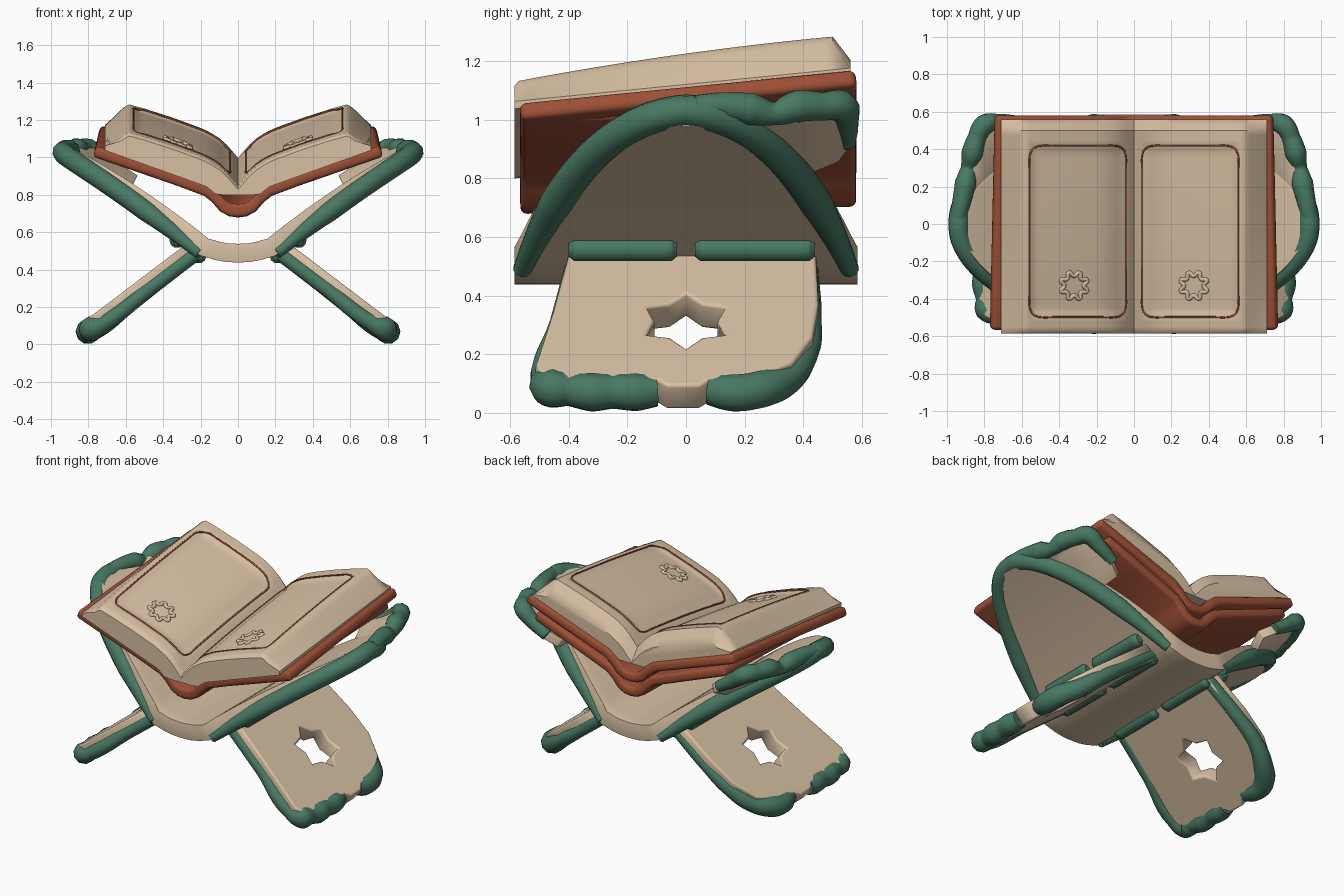
import bpy, math
from mathutils import Vector, Matrix

cube = bpy.data.objects.get("Cube")
if cube:
    bpy.data.objects.remove(cube, do_unlink=True)


def material(name, rgb):
    m = bpy.data.materials.new(name)
    m.use_nodes = True
    m.diffuse_color = (*rgb, 1)
    m.node_tree.nodes["Principled BSDF"].inputs["Base Color"].default_value = (*rgb, 1)
    return m


TAN = material("warm tan", (0.69, 0.53, 0.37))
GREEN = material("deep green", (0.065, 0.19, 0.125))
RUST = material("rust red", (0.34, 0.08, 0.038))


def link(name, data, mat, mirror=True):
    ob = bpy.data.objects.new(name, data)
    data.materials.append(mat)
    bpy.context.collection.objects.link(ob)
    if mirror:
        mod = ob.modifiers.new("Mirror", "MIRROR")
        mod.merge_threshold = 0.002
    return ob


def loft(name, rows, mat, closed=False, thick=0, bevel=0.02):
    """Skin rows of points; closed rows make a capped solid, open rows a thick sheet."""
    n = len(rows[0])
    verts = [p for r in rows for p in r]
    faces = []
    for i in range(len(rows) - 1):
        for j in range(n if closed else n - 1):
            k = (j + 1) % n
            faces.append((i * n + j, i * n + k, (i + 1) * n + k, (i + 1) * n + j))
    if closed:
        faces.append(tuple(range(n))[::-1])
        faces.append(tuple(range((len(rows) - 1) * n, len(rows) * n)))
    me = bpy.data.meshes.new(name)
    me.from_pydata(verts, [], faces)
    me.validate()
    me.polygons.foreach_set("use_smooth", [True] * len(me.polygons))
    me.set_sharp_from_angle(angle=math.radians(40))
    ob = link(name, me, mat)
    if thick:
        s = ob.modifiers.new("Thickness", "SOLIDIFY")
        s.thickness, s.offset = thick, 0
        b = ob.modifiers.new("Round", "BEVEL")
        b.width, b.segments, b.angle_limit = bevel, 3, math.radians(50)
    return ob


def tube(name, pts, radius, mat, cyclic=False, radii=None):
    cu = bpy.data.curves.new(name, "CURVE")
    cu.dimensions = "3D"
    cu.bevel_depth, cu.bevel_resolution, cu.resolution_u = radius, 3, 6
    cu.use_fill_caps = True
    sp = cu.splines.new("BEZIER")
    sp.bezier_points.add(len(pts) - 1)
    for i, (bp, p) in enumerate(zip(sp.bezier_points, pts)):
        bp.co = p
        bp.handle_left_type = bp.handle_right_type = "AUTO"
        bp.radius = radii[i] if radii else 1
    sp.use_cyclic_u = cyclic
    return link(name, cu, mat)


def interp(table, x):
    for (a, u), (b, v) in zip(table, table[1:]):
        if x <= b:
            return u + (v - u) * (x - a) / (b - a)
    return table[-1][1]


# --- upper arched panels and the saddle joining them ---
def panel(t, y, n=0):
    x, z = 0.18 + 0.76 * t, 0.52 + 0.61 * t - 0.108 * t * t
    d = Vector((0.76, 0, 0.61 - 0.216 * t)).normalized()
    return Vector((x - d.z * n, y, z + d.x * n))


def arch(s, side, n=0, half=0.585):
    return panel(1 - (1 - s) ** 2, side * half * (1 - s) ** 0.95, n)


cols = [c / 8 - 1 for c in range(17)]
rows = [[Vector((x, c * 0.585, z)) for c in cols]
        for x, z in ((0, 0.488), (0.06, 0.491), (0.11, 0.5), (0.15, 0.512))]
for i in range(24):
    s = i / 24
    rows.append([arch(s, c) for c in cols])
loft("arched_panels", rows, TAN, thick=0.1)

rim, rim_radii = [], []
for i in range(-14, 15):
    s = 1 - abs(i) / 14
    rim.append(arch(s, 1 if i > 0 else -1, -0.042 + 0.05 * s, 0.56))
    rim_radii.append(min(1.08, 0.6 + 2.2 * s))
tube("arch_rim", rim, 0.052, GREEN, radii=rim_radii)

# --- scalloped lobe behind each panel ---
lobe = [(0.94, 0.03, 1.04), (0.92, 0.13, 1.045), (0.9, 0.22, 1.035), (0.885, 0.3, 1.02),
        (0.865, 0.38, 1.045), (0.84, 0.46, 1.045), (0.80, 0.53, 1.045),
        (0.73, 0.545, 0.995), (0.62, 0.545, 0.925)]
tube("lobe_rim", lobe, 0.05, GREEN, radii=[0.9, 1, 1.15, 0.8, 1.15, 1, 1.1, 0.9, 0.7])
edge = lobe + [(0.55, 0.51, 0.88)]
inner = [arch(0.95 - 0.07 * i, 1, 0.02) for i in range(len(edge))]
loft("lobe_plate", [[Vector(a), Vector(a).lerp(b, 0.5), b] for a, b in zip(edge, inner)],
     TAN, thick=0.06, bevel=0.01)

# --- legs: rounded plates with a pierced star ---
top, foot = Vector((0.22, 0, 0.515)), Vector((0.82, 0, 0.06))
along = (foot - top).normalized()
LEN = (foot - top).length
across = Vector((0, 1, 0))
M = Matrix((along, across, along.cross(across))).transposed().to_4x4()
M.translation = top

outline = [(-0.05, -0.38), (0.45, -0.44), (0.86, -0.5), (0.95, -0.47), (0.97, -0.3),
           (0.96, -0.09), (1.0, -0.06), (1.0, 0.04), (0.96, 0.07), (0.94, 0.22),
           (0.84, 0.35), (0.65, 0.42), (0.4, 0.44), (-0.05, 0.43)]
outline = [(l * LEN, y) for l, y in outline]
star = []
for i in range(12):
    r = 0.12 if i % 2 else 0.172
    star.append((0.53 * LEN + r * math.cos(i * math.pi / 6), r * math.sin(i * math.pi / 6)))
for side, label in ((1, "left_leg"), (-1, "right_leg")):
    cu = bpy.data.curves.new(label, "CURVE")
    cu.dimensions, cu.fill_mode = "2D", "BOTH"
    cu.extrude, cu.bevel_depth, cu.bevel_resolution = 0.04, 0.012, 2
    for loop in (outline, star):
        sp = cu.splines.new("POLY")
        sp.points.add(len(loop) - 1)
        for q, (l, y) in zip(sp.points, loop):
            q.co = (l, y, 0, 1)
        sp.use_cyclic_u = True
    ob = link(label, cu, TAN, mirror=False)
    ob.matrix_world = Matrix.Scale(side, 4, Vector((1, 0, 0))) @ M


def leg_rim(name, pts):
    tube(name, [M @ Vector((l * LEN, y, -0.02 if l < 0.9 else -0.004)) for l, y, r in pts],
         0.05, GREEN, radii=[r for l, y, r in pts])


leg_rim("leg_front_rim", [(0, -0.375, 0.8), (0.45, -0.43, 0.8), (0.85, -0.485, 0.9),
                          (0.94, -0.46, 1.35), (0.95, -0.4, 1.15), (0.97, -0.32, 1.35),
                          (0.965, -0.25, 1.2), (0.97, -0.17, 1.32), (0.96, -0.1, 1.1)])
leg_rim("leg_back_rim", [(0, 0.41, 0.8), (0.4, 0.42, 0.85), (0.65, 0.405, 0.95),
                         (0.84, 0.34, 1.15), (0.95, 0.25, 1.32), (0.975, 0.16, 1.32),
                         (0.95, 0.08, 1.1)])

# --- rounded beads where legs meet the panels ---
for x, z, label in ((0.325, 0.557, "upper"), (0.21, 0.475, "lower")):
    for y0, y1, end in ((-0.4, -0.03, "front"), (0.03, 0.44, "back")):
        ys = [y0, y0 + 0.02, (y0 + y1) / 2, y1 - 0.02, y1]
        tube(f"{label}_{end}_bead", [(x, y, z) for y in ys], 0.042, GREEN,
             radii=[0.6, 1, 1, 1, 0.6])

# --- book covers: a tilted one over a flatter one ---
cover = [(0, 0.715), (0.04, 0.72), (0.08, 0.74), (0.12, 0.785), (0.17, 0.825),
         (0.45, 0.925), (0.745, 1.03)]


def tilt(y, amount):
    return amount * (y + 0.58) / 1.16


for label, rise, drop, wide in (("upper_cover", 0.115, 0, 1.03), ("lower_cover", 0.025, 0.006, 0.95)):
    loft(label, [[Vector((x * (wide - tilt(y, 0.035)), y, z - drop + tilt(y, rise))) for x, z in cover]
                 for y in (-0.565, -0.3, 0, 0.3, 0.58)], RUST, thick=0.062, bevel=0.022)

# --- page block with a sunken panel on each page ---
crown = [(0, 0.845), (0.03, 0.88), (0.06, 0.915), (0.1, 0.95), (0.15, 0.982), (0.2, 1.005),
         (0.35, 1.06), (0.5, 1.108), (0.58, 1.13), (0.6, 1.122)]


def page_top(x, y):
    z = interp(crown, x) + tilt(y, 0.16) + 0.015 * (1 - (y / 0.58) ** 2)
    inset = min(x - 0.04, 0.56 - x, y + 0.5, 0.42 - y)
    return z - 0.016 * max(0, min(1, inset / 0.03))


ys = [-0.585, -0.57] + [-0.55 + 0.025 * i for i in range(43)] + [0.535, 0.56]
rows = []
for y in ys:
    end = 0.015 if y < -0.58 else max(0, y - 0.5) * 1.4
    row = [Vector((0.02 * i, y, page_top(0.02 * i, y) - end)) for i in range(31)]
    row.append(Vector((0.62, y, row[-1].z - 0.016)))
    base = [Vector((x, y, max(0.8, interp(cover, x) + 0.02) + tilt(y, 0.115)))
            for x in (0.71, 0.45, 0.17, 0.12, 0.08, 0)]
    row.append(base[0] + Vector((0, 0, 0.025)))
    rows.append(row + base)
loft("page_block", rows, TAN, closed=True)

# --- thin coloured frame around each sunken panel ---
frame = []
cx, cy, hx, hy, r = 0.3, -0.04, 0.258, 0.458, 0.06
for sx, sy, a0 in ((1, 1, 0), (-1, 1, 90), (-1, -1, 180), (1, -1, 270)):
    for k in range(4):
        a = math.radians(a0 + 30 * k)
        frame.append((cx + sx * (hx - r) + r * math.cos(a), cy + sy * (hy - r) + r * math.sin(a)))
dense = []
for (ax, ay), (bx, by) in zip(frame, frame[1:] + frame[:1]):
    steps = max(1, int(math.hypot(bx - ax, by - ay) / 0.06))
    for k in range(steps):
        x, y = ax + (bx - ax) * k / steps, ay + (by - ay) * k / steps
        dense.append((x, y, page_top(x, y) + 0.001))
tube("page_frame", dense, 0.005, RUST, cyclic=True)

# --- small raised rosette on each page ---
ring = []
for i in range(16):
    a, rr = i * math.pi / 8, 0.075 if i % 2 else 0.052
    x, y = 0.32 + rr * math.cos(a), -0.33 + rr * math.sin(a)
    ring.append((x, y, page_top(x, y) + 0.001))
tube("page_rosette", ring, 0.011, TAN, cyclic=True)
